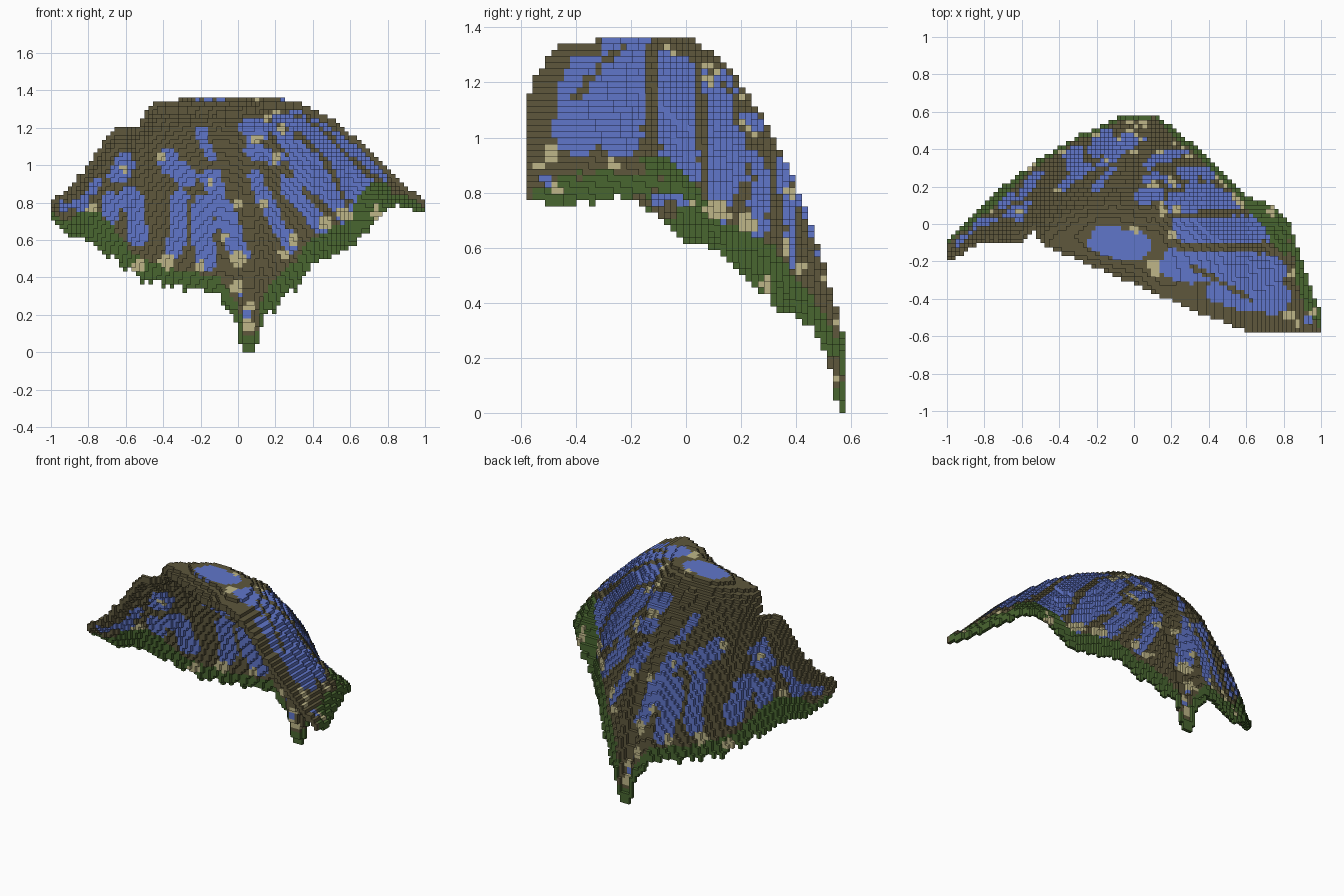
import bpy
import math
from mathutils import Vector, noise

cube = bpy.data.objects.get("Cube")
if cube:
    bpy.data.objects.remove(cube, do_unlink=True)

NX, NY, NZ = 88, 51, 60
V = 2 / NX                # block size
X0, Y0 = -1.0, -NY * V / 2

# Flat colours
COLOURS = [("vein_brown", (0.112, 0.096, 0.046)), ("wing_blue", (0.118, 0.180, 0.590)),
           ("rim_green", (0.066, 0.132, 0.030)), ("spot_tan", (0.52, 0.47, 0.25))]
BROWN, BLUE, GREEN, TAN = range(4)
mats = []
for name, rgb in COLOURS:
    m = bpy.data.materials.new(name)
    m.use_nodes = True
    m.diffuse_color = (*rgb, 1)
    bsdf = m.node_tree.nodes["Principled BSDF"]
    bsdf.inputs["Base Color"].default_value = (*rgb, 1)
    bsdf.inputs["Roughness"].default_value = 0.9
    mats.append(m)

# Edge curves of the arched sheet, as (x, value) points
FRONT_Y = [(-1, -.21), (-.9, -.15), (-.8, -.09), (-.7, -.11), (-.6, -.11), (-.54, -.03),
           (-.5, -.1), (-.29, -.2), (0, -.32), (.2, -.41), (.35, -.48), (.6, -.57), (1, -.59)]
FRONT_Z = [(-1, .81), (-.9, .89), (-.8, 1.01), (-.7, 1.16), (-.64, 1.21), (-.54, 1.2), (-.5, 1.28),
           (-.46, 1.35), (-.35, 1.39), (-.2, 1.42), (.0, 1.41), (.15, 1.385), (.33, 1.335),
           (.49, 1.26), (.65, 1.13), (.81, .98), (.9, .89), (1, .81)]
BACK_Y = [(-1, -.1), (-.9, .02), (-.7, .2), (-.5, .35), (-.3, .47), (-.1, .565), (0, .585),
          (.12, .58), (.25, .48), (.4, .36), (.5, .26), (.6, .15), (.75, .1), (.83, 0), (.9, -.2),
          (.95, -.35), (1, -.48)]
BACK_Z = [(-1, .76), (-.93, .66), (-.9, .62), (-.75, .59), (-.6, .47), (-.5, .4), (-.3, .36),
          (-.1, .32), (0, .17), (.03, 0), (.08, 0), (.12, .18), (.3, .35), (.4, .47), (.6, .56),
          (.7, .68), (.8, .81), (.85, .83), (.95, .79), (1, .78)]
BEND = [(-1, 1.3), (-.6, 1.7), (-.3, 2.5), (0, 3.0), (.1, 3.4), (.2, 3.3), (.35, 3.6), (.6, 3.8),
        (.8, 3), (1, 1.8)]
# How far the leading edge rolls down, and the height of the green rim
ROLL = [(-.5, 0), (-.35, .07), (-.2, .12), (0, .12), (.15, .05), (.3, .0), (1, 0)]
RIM = [(-1, 0), (-.94, .03), (-.9, .1), (-.8, .16), (-.7, .16), (-.55, .09), (-.2, .075),
       (.1, .09), (.2, .14), (.55, .14), (.65, .22), (.8, .2), (1, .1)]


def lerp(points, x):
    for (xa, a), (xb, b) in zip(points, points[1:]):
        if x <= xb:
            return a + (b - a) * max(0, x - xa) / (xb - xa)
    return points[-1][1]


def height(x, y):
    yf, yb = lerp(FRONT_Y, x), lerp(BACK_Y, x)
    t = min(1, max(0, (y - yf) / (yb - yf)))
    zf, zb = lerp(FRONT_Z, x), lerp(BACK_Z, x)
    roll = lerp(ROLL, x) * max(0, 1 - (y - yf) / .3) ** 2
    return zf - (zf - zb) * t ** lerp(BEND, x) - roll


# Blue cells as capsules (a, b, a, b, radius): seen across (x, z) and from above (x, y)
CELLS_XZ = [(-.64, .95, -.60, 1.02, .055), (-.68, .74, -.68, .81, .048), (-.575, .83, -.53, .62, .055),
            (-.37, 1.03, -.27, .93, .055), (-.31, .82, -.34, .55, .048), (-.19, .78, -.17, .48, .06),
            (-.14, .92, .01, .53, .055), (-.2, 1.17, -.14, 1.05, .028), (.09, .93, .28, .57, .038),
            (.05, 1.21, .13, 1.19, .05), (.07, 1.08, .2, 1.04, .045), (.26, .9, .44, .67, .045),
            (.22, 1.2, .56, .88, .06), (.38, 1.13, .62, .95, .055), (.3, 1.02, .52, .8, .045),
            (-.78, .86, -.76, .9, .03), (-.85, .79, -.82, .8, .03), (-.94, .78, -.92, .79, .02),
            (.02, .33, .02, .32, .02), (.05, .2, .05, .2, .015)]
CELLS_XY = [(-.16, -.09, .0, -.12, .085), (.23, -.22, .72, -.25, .09), (.48, -.37, .75, -.39, .09),
            (.27, -.03, .72, -.01, .085), (.25, .1, .6, .09, .045), (.93, -.51, .94, -.51, .022)]
# Thin dark veins from above
VEINS_XY = [(.2, -.11, .5, -.13, .02), (.5, -.13, .8, -.11, .014), (.3, -.22, .62, -.4, .012),
            (.2, .055, .68, .06, .012)]
# Tan spots (a, b, radius)
SPOTS_XZ = [(-.53, .46, .032), (-.38, .49, .04), (-.2, .46, .03), (0, .5, .04), (0, .35, .035),
            (.06, .25, .022), (.05, .14, .032), (.24, .52, .025), (.3, .6, .03), (.46, .7, .035),
            (.57, .74, .038), (-.78, .77, .03), (-.61, .98, .022), (-.41, 1.05, .02),
            (-.15, .9, .022), (0, .8, .022), (.1, 1.13, .027), (.2, 1.04, .027), (.14, .8, .02),
            (-.08, .62, .02), (.15, 1.26, .022)]
SPOTS_XY = [(.1, -.21, .024), (.12, -.26, .024), (.2, -.06, .03), (.84, -.48, .03), (.88, -.53, .018),
            (.95, -.47, .018), (.85, -.27, .025), (0, -.03, .025), (.24, .07, .025), (.74, .06, .02)]


def inside(p, capsules, wobble):
    for c in capsules:
        a, d = Vector(c[:2]), Vector(c[2:4]) - Vector(c[:2])
        t = max(0, min(1, (p - a).dot(d) / max(d.length_squared, 1e-9)))
        if (p - a - d * t).length < c[4] + wobble:
            return True
    return False


def inside_spot(p, spots, wobble):
    return any((p - Vector(s[:2])).length < s[2] + wobble for s in spots)


def colour(x, y, z):
    w = 0.022 * noise.noise(Vector((x, y, z)) * 14)
    top, side = Vector((x, y)), Vector((x, z))
    flat = y < 0.14
    if inside_spot(side, SPOTS_XZ, w) and not (x > .3 and y < -.1):
        return TAN
    if flat and inside_spot(top, SPOTS_XY, w):
        return TAN
    # green trailing rim, broken by the brown tail vein
    tail = abs(x - .07) < .04 and z > .12
    if x > .8 - .25 * y + w and y > -.47 or x > .9 and z < .82 and y > -.55:
        return GREEN
    if x < .82 and z < lerp(BACK_Z, x) + lerp(RIM, x) + w and y > lerp(BACK_Y, x) - .2 and not tail:
        return GREEN
    # brown leading margin, then veins, then blue cells
    if x > -.54 and y < lerp(FRONT_Y, x) + (.09 if x < .87 else .04) + w:
        return BROWN
    if flat and inside(top, VEINS_XY, w * .5):
        return BROWN
    if inside(side, CELLS_XZ, w) or (flat and inside(top, CELLS_XY, w)):
        return BLUE
    return BROWN


# Stack blocks along the arched sheet
tops = {}
for i in range(NX):
    x = X0 + (i + .5) * V
    for j in range(NY):
        y = Y0 + (j + .5) * V
        if lerp(FRONT_Y, x) <= y <= lerp(BACK_Y, x):
            tops[i, j] = min(NZ - 1, max(0, math.floor(height(x, y) / V - .5)))
blocks = set()
for (i, j), k in tops.items():
    near = [tops[n] for n in ((i + 1, j), (i - 1, j), (i, j + 1), (i, j - 1)) if n in tops]
    low = min(near + [k - 1])
    if abs(i - 20) < 3 and j < 28:          # open notch at the root
        low = max(low, k - 3)
    if (i, j + 1) not in tops:              # trailing edge hangs to the rim
        low = min(low, round(lerp(BACK_Z, X0 + (i + .5) * V) / V))
    blocks.update((i, j, h) for h in range(max(0, low), k + 1))

# Outer faces of a block: direction and corners
SIDES = [((1, 0, 0), ((1, 0, 0), (1, 1, 0), (1, 1, 1), (1, 0, 1))),
         ((-1, 0, 0), ((0, 0, 0), (0, 0, 1), (0, 1, 1), (0, 1, 0))),
         ((0, 1, 0), ((0, 1, 0), (0, 1, 1), (1, 1, 1), (1, 1, 0))),
         ((0, -1, 0), ((0, 0, 0), (1, 0, 0), (1, 0, 1), (0, 0, 1))),
         ((0, 0, 1), ((0, 0, 1), (1, 0, 1), (1, 1, 1), (0, 1, 1))),
         ((0, 0, -1), ((0, 0, 0), (0, 1, 0), (1, 1, 0), (1, 0, 0)))]


def build(name, part):
    index, faces, cols = {}, [], []
    for (i, j, k) in sorted(part):
        c = colour(X0 + (i + .5) * V, Y0 + (j + .5) * V, (k + .5) * V)
        for (a, b, d), corners in SIDES:
            if (i + a, j + b, k + d) in blocks:
                continue
            faces.append([index.setdefault((i + p, j + q, k + r), len(index)) for p, q, r in corners])
            cols.append(c)
    verts = [(X0 + i * V, Y0 + j * V, k * V) for i, j, k in index]
    mesh = bpy.data.meshes.new(name)
    mesh.from_pydata(verts, [], faces)
    for m in mats:
        mesh.materials.append(m)
    mesh.polygons.foreach_set("material_index", cols)
    mesh.update()
    bpy.context.collection.objects.link(bpy.data.objects.new(name, mesh))


# Split along the vein running from the root to the tail
front = {b for b in blocks if X0 + b[0] * V > -.54 + (Y0 + b[1] * V + .06) * .92}
build("front_wing", front)
build("rear_wing", blocks - front)
